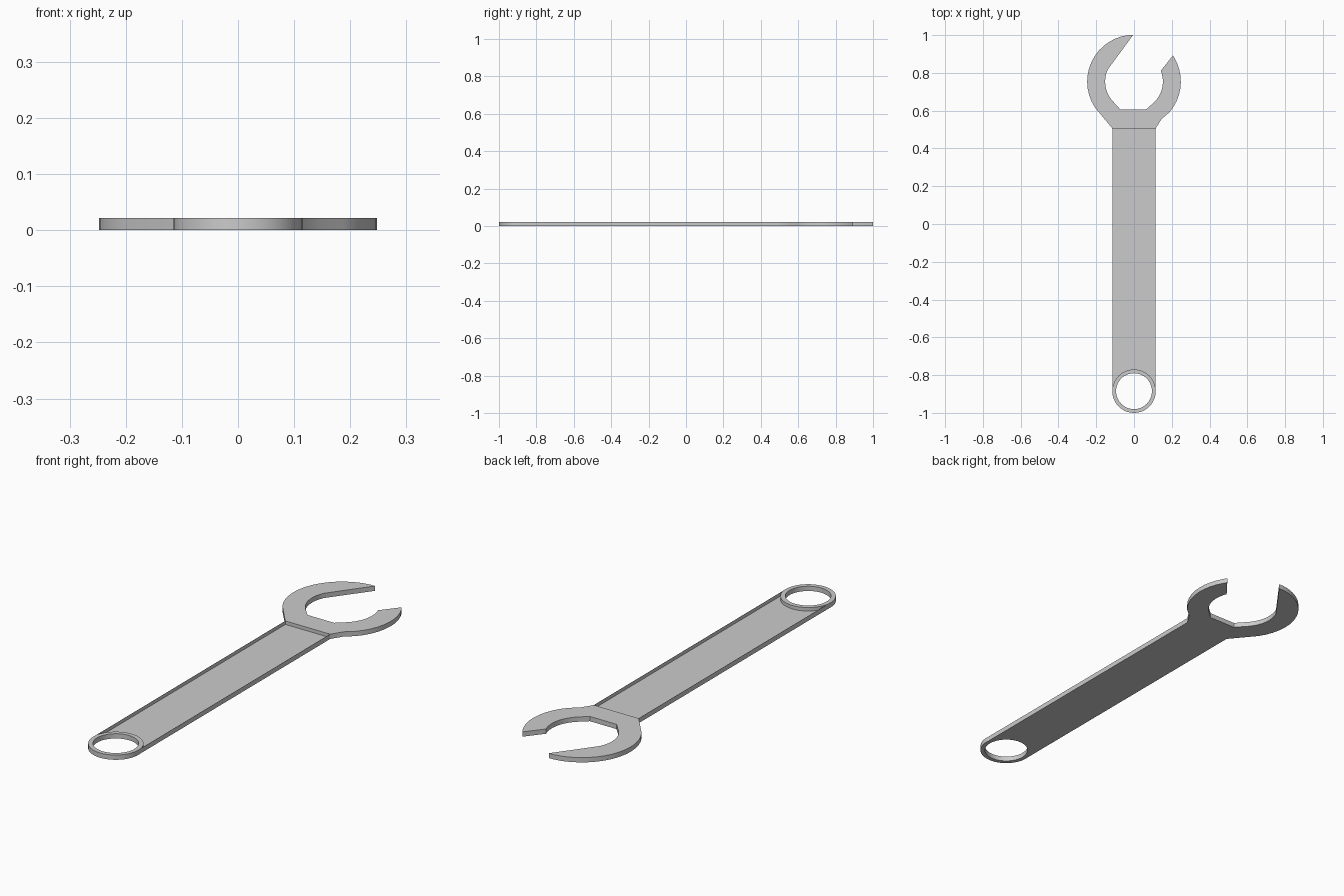
import bpy, bmesh
from math import cos, sin, radians

if "Cube" in bpy.data.objects:
    bpy.data.objects.remove(bpy.data.objects["Cube"])

T = 0.022        # full thickness
FLOOR = 0.006    # height of the recessed handle web
W = 0.114        # handle half width
HEAD_Y, RING_Y, NECK_Y = 0.754, -0.885, 0.505


def arc(cx, cy, r, a0, a1, n):
    return [(cx + r * cos(radians(a0 + (a1 - a0) * i / n)),
             cy + r * sin(radians(a0 + (a1 - a0) * i / n))) for i in range(n + 1)]


def finish(name, bm):
    bmesh.ops.recalc_face_normals(bm, faces=bm.faces[:])
    me = bpy.data.meshes.new(name)
    bm.to_mesh(me)
    bm.free()
    ob = bpy.data.objects.new(name, me)
    bpy.context.collection.objects.link(ob)
    bpy.ops.object.select_all(action='DESELECT')
    ob.select_set(True)
    bpy.context.view_layer.objects.active = ob
    bpy.ops.object.shade_smooth_by_angle(angle=radians(30))
    return ob


def plate(name, outline, height):
    bm = bmesh.new()
    face = bm.faces.new([bm.verts.new((x, y, 0)) for x, y in outline])
    ext = bmesh.ops.extrude_face_region(bm, geom=[face])
    verts = [g for g in ext['geom'] if isinstance(g, bmesh.types.BMVert)]
    bmesh.ops.translate(bm, verts=verts, vec=(0, 0, height))
    return finish(name, bm)


# Open jaw: outer edge from left tip round to right tip, then back along the inside
jaw = [(-0.005, 1.0)] + arc(0, HEAD_Y, 0.248, 97, 214, 14)
jaw += [(-W, NECK_Y), (W, NECK_Y), (0.146, 0.556)]
jaw += arc(0, HEAD_Y, 0.248, -41, 30, 9) + [(0.206, 0.892)]
jaw += arc(0, HEAD_Y, 0.153, 22, -50, 9) + [(0.063, 0.606), (-0.072, 0.606)]
jaw += arc(0, HEAD_Y, 0.153, 220, 155, 8)
plate("open_jaw", jaw, T)

# Recessed handle web, ending in a curve under the ring
web = [(W, NECK_Y), (-W, NECK_Y), (-W, RING_Y)]
web += arc(0, RING_Y, 0.105, 180, 0, 24) + [(W, RING_Y)]
plate("handle_web", web, FLOOR)

# Thin raised rims along both sides of the handle
for side, s in (("left", -1), ("right", 1)):
    plate(side + "_handle_rim",
          [(s * W, NECK_Y), (s * (W - 0.001), NECK_Y),
           (s * (W - 0.001), RING_Y), (s * W, RING_Y)], T)

# Closed ring at the handle's end
bm = bmesh.new()
n = 48
loops = []
for r, z in ((0.115, 0), (0.115, T), (0.095, T), (0.095, 0)):
    loops.append([bm.verts.new((x, y, z)) for x, y in arc(0, RING_Y, r, 0, 360, n)[:-1]])
for k in range(4):
    a, b = loops[k], loops[(k + 1) % 4]
    for i in range(n):
        j = (i + 1) % n
        bm.faces.new((a[i], a[j], b[j], b[i]))
finish("end_ring", bm)
